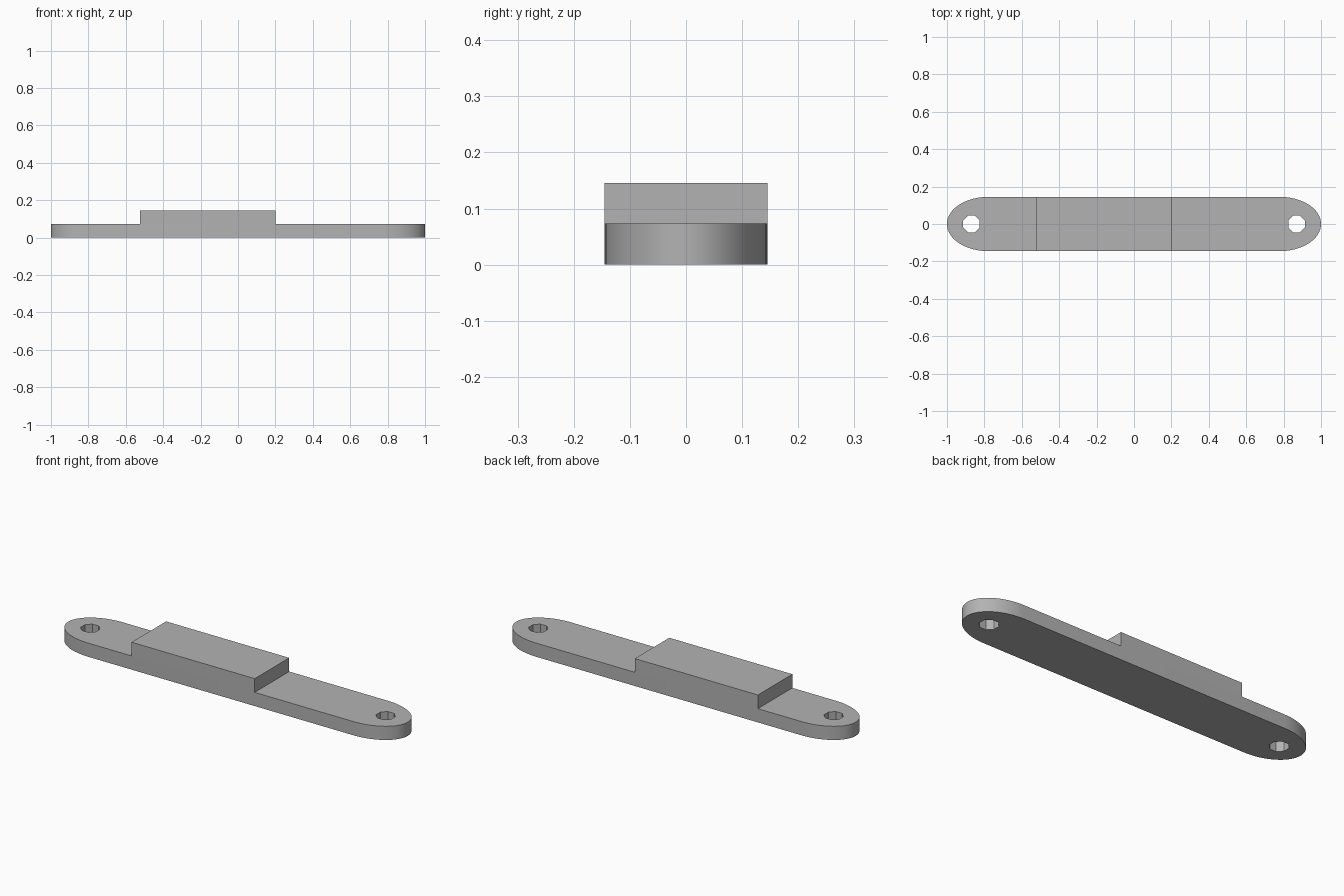
import bpy, bmesh
from math import cos, sin, pi

if "Cube" in bpy.data.objects:
    bpy.data.objects.remove(bpy.data.objects["Cube"])

HALF_WIDTH, PLATE_TOP, BLOCK_TOP = 0.145, 0.073, 0.146
STRAIGHT, CAP = 0.78, 0.22          # straight half-length and end-cap depth
HOLE_X, HOLE_R, HOLE_SIDES = 0.87, 0.048, 8

grey = bpy.data.materials.new("plain grey")
grey.use_nodes = True
colour = (0.45, 0.45, 0.45, 1)
grey.diffuse_color = colour
grey.node_tree.nodes["Principled BSDF"].inputs["Base Color"].default_value = colour


def prism(name, loops, bottom, top):
    """Fill the outer loop around any hole loops and extrude it upwards."""
    bm = bmesh.new()
    edges = []
    for loop in loops:
        verts = [bm.verts.new((x, y, bottom)) for x, y in loop]
        edges += [bm.edges.new((a, b)) for a, b in zip(verts, verts[1:] + verts[:1])]
    bmesh.ops.triangle_fill(bm, edges=edges, use_beauty=True)
    made = bmesh.ops.extrude_face_region(bm, geom=bm.faces[:], use_keep_orig=True)
    for v in made["geom"]:
        if isinstance(v, bmesh.types.BMVert):
            v.co.z = top
    bmesh.ops.recalc_face_normals(bm, faces=bm.faces[:])
    mesh = bpy.data.meshes.new(name)
    bm.to_mesh(mesh)
    bm.free()
    mesh.materials.append(grey)
    obj = bpy.data.objects.new(name, mesh)
    bpy.context.collection.objects.link(obj)
    return obj


# Mounting plate: long strip with elliptical ends and a screw hole at each end
STEPS = 32
outline = []
for side in (1, -1):
    for i in range(STEPS + 1):
        a = pi * (i / STEPS - 0.5)
        outline.append((side * (STRAIGHT + CAP * cos(a)), side * HALF_WIDTH * sin(a)))
holes = [[(side * HOLE_X + HOLE_R * cos(2 * pi * (i + 0.5) / HOLE_SIDES),
           HOLE_R * sin(2 * pi * (i + 0.5) / HOLE_SIDES)) for i in range(HOLE_SIDES)]
         for side in (-1, 1)]
plate = prism("mounting_plate", [outline] + holes, 0, PLATE_TOP)

# Raised block, flush with both long sides and set off-centre
left, right = -0.525, 0.2
block = prism("raised_block", [[(left, -HALF_WIDTH), (right, -HALF_WIDTH),
                                (right, HALF_WIDTH), (left, HALF_WIDTH)]],
              PLATE_TOP, BLOCK_TOP)

# Smooth the rounded ends, keep the rims and holes crisp
bpy.ops.object.select_all(action="DESELECT")
plate.select_set(True)
bpy.context.view_layer.objects.active = plate
bpy.ops.object.shade_smooth_by_angle(angle=pi / 6)
